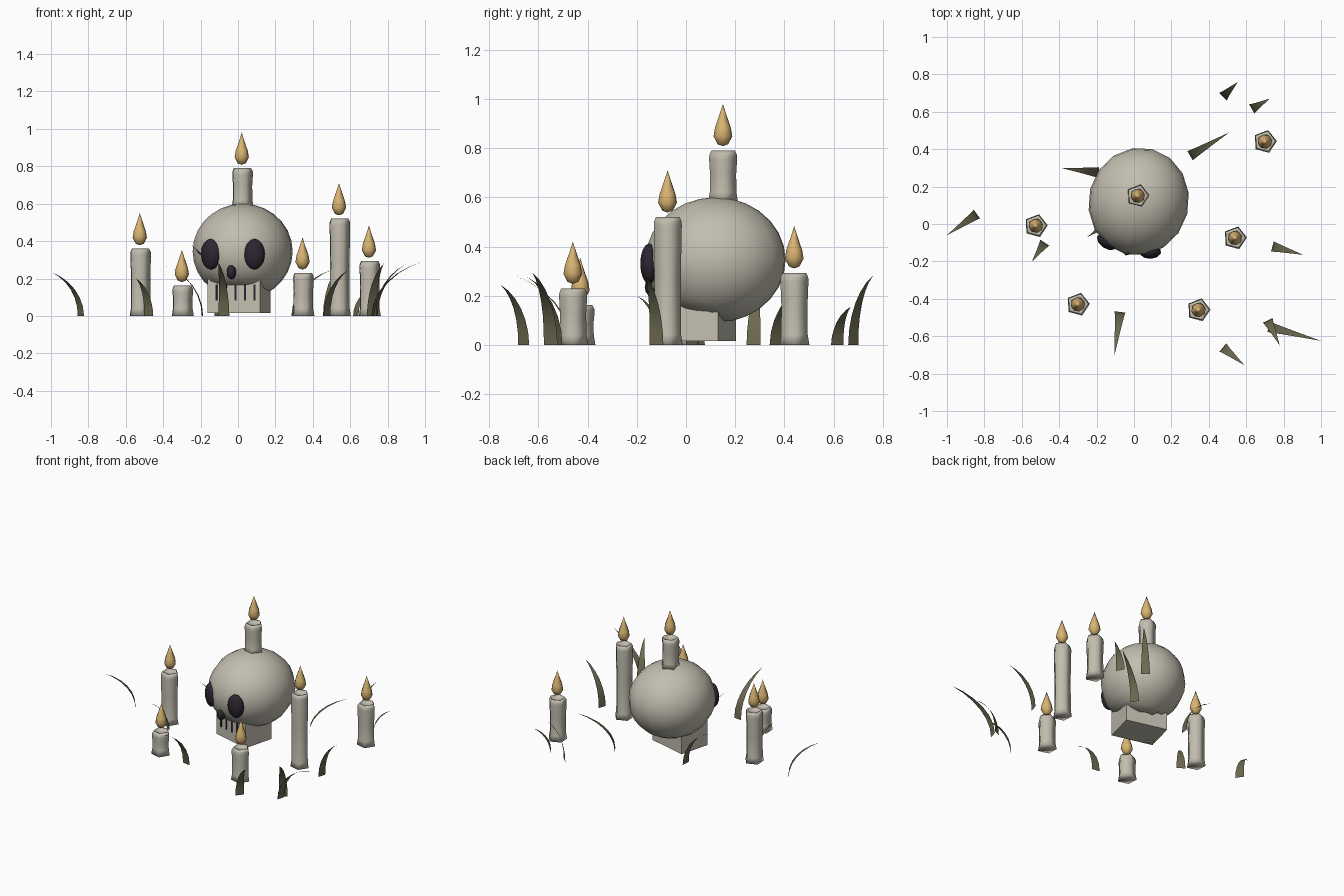
import bpy, bmesh, math
from mathutils import Matrix, Vector

if "Cube" in bpy.data.objects:
    bpy.data.objects.remove(bpy.data.objects["Cube"], do_unlink=True)


def make_material(name, rgb):
    m = bpy.data.materials.new(name)
    m.use_nodes = True
    m.diffuse_color = (*rgb, 1)
    m.node_tree.nodes["Principled BSDF"].inputs["Base Color"].default_value = (*rgb, 1)
    return m


BONE = make_material("bone_wax", (0.54, 0.51, 0.43))
DARK = make_material("dark_hollow", (0.025, 0.019, 0.03))
FLAME = make_material("flame_amber", (0.70, 0.46, 0.17))
GRASS = make_material("dry_grass", (0.15, 0.14, 0.08))


def finish(name, bm, mat, smooth=True):
    """Turn a bmesh into a named object."""
    bmesh.ops.recalc_face_normals(bm, faces=bm.faces)
    me = bpy.data.meshes.new(name)
    for f in bm.faces:
        f.smooth = smooth
    bm.to_mesh(me)
    bm.free()
    me.materials.append(mat)
    ob = bpy.data.objects.new(name, me)
    bpy.context.collection.objects.link(ob)
    return ob


def lathe(name, profile, sides, loc, mat, turn=0.0):
    """Revolve (radius, height) pairs; radius 0 closes to a point."""
    bm = bmesh.new()
    rings = []
    for r, z in profile:
        if r == 0:
            rings.append([bm.verts.new((0, 0, z))] * sides)
        else:
            angles = [turn + math.tau * i / sides for i in range(sides)]
            rings.append([bm.verts.new((r * math.cos(a), r * math.sin(a), z)) for a in angles])
    for a, b in zip(rings, rings[1:]):
        for i in range(sides):
            j = (i + 1) % sides
            corners = list(dict.fromkeys([a[i], a[j], b[j], b[i]]))
            bm.faces.new(corners)
    ob = finish(name, bm, mat)
    ob.location = loc
    return ob


def ellipsoid(name, loc, radii, turn, mat, segments, rings):
    bm = bmesh.new()
    bmesh.ops.create_uvsphere(bm, u_segments=segments, v_segments=rings, radius=1,
                              matrix=Matrix.Diagonal((*radii, 1)))
    ob = finish(name, bm, mat)
    ob.location = loc
    ob.rotation_euler.z = math.radians(turn)
    return ob


def box(name, loc, size, turn, mat):
    bm = bmesh.new()
    bmesh.ops.create_cube(bm, size=1, matrix=Matrix.Diagonal((*size, 1)))
    ob = finish(name, bm, mat, False)
    ob.location = loc
    ob.rotation_euler.z = turn
    return ob


def candle(name, x, y, z, h):
    """Five-sided wax stick with a sunken top, and a drop-shaped flame above."""
    wax = [(0, 0), (0.064, 0), (0.057, 0.04), (0.056, h * 0.55), (0.06, h - 0.035),
           (0.059, h - 0.018), (0.05, h), (0.042, h - 0.012), (0, h - 0.014)]
    lathe(name, wax, 5, (x, y, z), BONE, 0.05)
    drop = [(0, 0), (0.022, 0.008), (0.039, 0.04), (0.033, 0.075), (0.013, 0.132), (0, 0.172)]
    lathe(name + "_flame", drop, 8, (x, y, z + h + 0.018), FLAME, 0.2)


def grass_blade(name, base, tip, height, steps=6, width=0.058):
    """Thin strip that rises, bends over towards its tip and tapers."""
    base, tip = Vector(base), Vector(tip)
    lean = tip - base
    side = Vector((-lean.y, lean.x)).normalized() * width / 2
    bend = math.radians(68)
    bm = bmesh.new()
    last = None
    for i in range(steps + 1):
        t = i / steps
        p = base + lean * (1 - math.cos(bend * t)) / (1 - math.cos(bend))
        z = height * math.sin(bend * t) / math.sin(bend)
        w = side * (1 - t ** 1.6)
        ends = [p] if i == steps else [p - w, p + w]
        row = [bm.verts.new((q.x, q.y, z)) for q in ends]
        if last:
            bm.faces.new(last + row[::-1])
        last = row
    finish(name, bm, GRASS)


# Skull: rounded cranium whose underside is raised in front, above the jaw
TURN = math.radians(-14.5)
forward = Vector((math.sin(TURN), -math.cos(TURN), 0))
across = Vector((math.cos(TURN), math.sin(TURN), 0))
cranium = ellipsoid("skull_cranium", (0.025, 0.12, 0.345), (0.268, 0.29, 0.255),
                    math.degrees(TURN), BONE, 16, 14)
for v in cranium.data.vertices:
    if v.co.y < 0.04:
        v.co.z = max(v.co.z, -0.215 + 0.2 * max(0, -v.co.y))

# Jaw block with dark tooth gaps on its front face
jaw_centre = Vector((0.005, 0.06, 0.115))
box("jaw", jaw_centre, (0.29, 0.22, 0.2), TURN, BONE)
for i in range(5):
    p = jaw_centre + forward * 0.111 + across * (0.053 * i - 0.096)
    box(f"tooth_gap_{i + 1}", (p.x, p.y, 0.125), (0.01, 0.008, 0.085), TURN, DARK)

# Eye and nose hollows
ellipsoid("right_eye_hollow", (-0.145, -0.095, 0.33), (0.06, 0.036, 0.082), -35, DARK, 10, 8)
ellipsoid("left_eye_hollow", (0.088, -0.15, 0.33), (0.058, 0.036, 0.082), 3, DARK, 10, 8)
ellipsoid("nose_hollow", (-0.035, -0.135, 0.235), (0.026, 0.034, 0.04), -14, DARK, 8, 6)

# Candles: x, y, base height, stick length
for name, *place in [
    ("skull_candle", 0.02, 0.15, 0.58, 0.21),
    ("right_candle", -0.525, -0.01, 0, 0.36),
    ("front_right_candle", -0.3, -0.43, 0, 0.163),
    ("front_left_candle", 0.345, -0.46, 0, 0.23),
    ("tall_left_candle", 0.54, -0.075, 0, 0.52),
    ("back_left_candle", 0.7, 0.44, 0, 0.293),
]:
    candle(name, *place)

# Grass blades: base, tip, height
blades = [
    ((0.30, 0.365), (0.51, 0.49), 0.25),
    ((0.475, 0.68), (0.555, 0.76), 0.28),
    ((0.63, 0.615), (0.725, 0.67), 0.155),
    ((-0.19, 0.275), (-0.39, 0.30), 0.27),
    ((-0.84, 0.053), (-1, -0.06), 0.235),
    ((-0.477, -0.10), (-0.545, -0.20), 0.20),
    ((-0.075, -0.47), (-0.105, -0.705), 0.285),
    ((0.475, -0.66), (0.59, -0.755), 0.245),
    ((0.715, -0.515), (0.78, -0.65), 0.28),
    ((0.72, -0.55), (1, -0.625), 0.295),
    ((0.74, -0.12), (0.905, -0.165), 0.28),
    ((-0.11, 0.025), (-0.25, -0.07), 0.38),
]
for i, (base, tip, height) in enumerate(blades):
    grass_blade(f"grass_blade_{i + 1}", base, tip, height)
